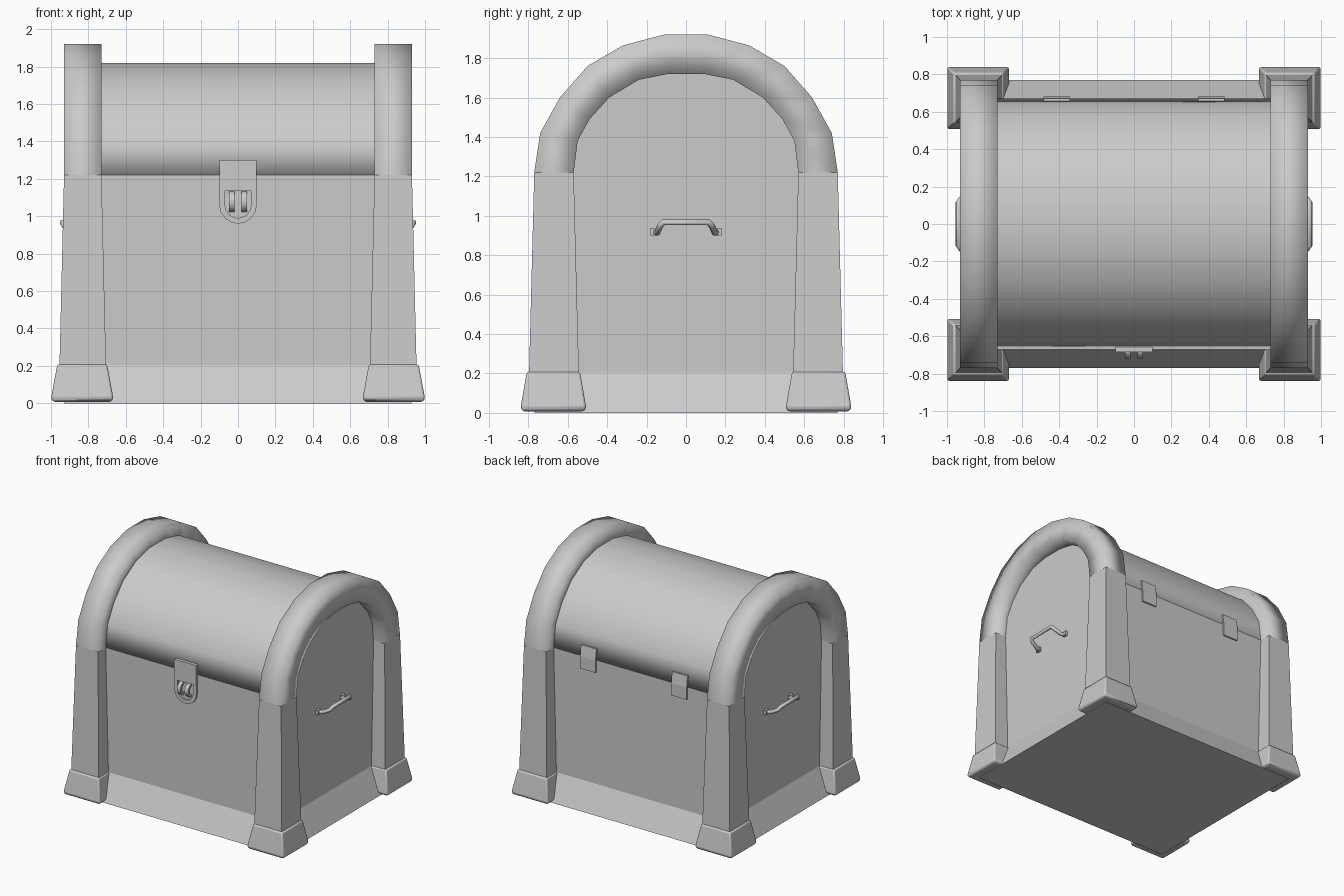
import bpy, bmesh, math

if "Cube" in bpy.data.objects:
    bpy.data.objects.remove(bpy.data.objects["Cube"])


def make(name, verts, faces, smooth=None):
    """Mesh from points; smooth = angle, or None for flat."""
    me = bpy.data.meshes.new(name)
    me.from_pydata(verts, [], faces)
    bm = bmesh.new()
    bm.from_mesh(me)
    bmesh.ops.recalc_face_normals(bm, faces=bm.faces)
    bm.to_mesh(me)
    bm.free()
    ob = bpy.data.objects.new(name, me)
    bpy.context.collection.objects.link(ob)
    if smooth is not None:
        bpy.ops.object.select_all(action='DESELECT')
        ob.select_set(True)
        bpy.context.view_layer.objects.active = ob
        bpy.ops.object.shade_smooth_by_angle(angle=math.radians(smooth))
    return ob


def loft(name, rings, smooth=None, closed=False):
    """Skin between rings of equal length, capping the ends unless closed."""
    n, m = len(rings[0]), len(rings)
    verts = [p for r in rings for p in r]
    faces = []
    for i in range(m if closed else m - 1):
        a, b = i * n, ((i + 1) % m) * n
        faces += [(a + j, a + (j + 1) % n, b + (j + 1) % n, b + j) for j in range(n)]
    if not closed:
        faces += [tuple(range(n)), tuple(range((m - 1) * n, m * n))]
    return make(name, verts, faces, smooth)


def rect(cx, cy, hx, hy, z):
    return [(cx - hx, cy - hy, z), (cx + hx, cy - hy, z),
            (cx + hx, cy + hy, z), (cx - hx, cy + hy, z)]


def box(name, x0, x1, y0, y1, z0, z1):
    cx, cy, hx, hy = (x0 + x1) / 2, (y0 + y1) / 2, (x1 - x0) / 2, (y1 - y0) / 2
    return loft(name, [rect(cx, cy, hx, hy, z0), rect(cx, cy, hx, hy, z1)])


def bevel(ob, width, segments=2):
    mod = ob.modifiers.new("bevel", 'BEVEL')
    mod.width, mod.segments = width, segments


# chest body and sloping base skirt
loft("chest_body", [rect(0, 0, .83, .67, .2), rect(0, 0, .83, .67, 1.22)])
loft("base_skirt", [rect(0, 0, .93, .77, 0), rect(0, 0, .83, .67, .205)])

# arch profiles (y, z), mirrored over the middle
outer = [(.77, 1.22), (.74, 1.42), (.64, 1.6), (.5, 1.76), (.32, 1.865), (.11, 1.92)]
inner = [(.57, 1.22), (.55, 1.38), (.49, 1.49), (.39, 1.6), (.24, 1.69), (.09, 1.72)]
outer += [(-y, z) for y, z in reversed(outer)]
inner += [(-y, z) for y, z in reversed(inner)]
middle = [((a + c) / 2, (b + d) / 2) for (a, b), (c, d) in zip(outer, inner)]

# barrel lid, smooth around but with flat ends
lid = loft("lid", [[(x, y, z) for y, z in middle] for x in (-.83, .83)])
for f in lid.data.polygons:
    f.use_smooth = abs(f.normal.x) < .5

# square-section arches on both ends of the lid
for s, side in ((-1, "left"), (1, "right")):
    arch = loft(f"{side}_lid_arch", [
        [(s * .73, *o), (s * .93, *o), (s * .93, *i), (s * .73, *i)]
        for o, i in zip(outer, inner)], 180)
    for f in arch.data.polygons:
        f.use_smooth = len(f.vertices) == 4 and f.index < 44

# corner posts and flared feet
for sx, side in ((-1, "left"), (1, "right")):
    for sy, end in ((-1, "front"), (1, "back")):
        cx, cy = sx * .83, sy * .67
        loft(f"{end}_{side}_post", [rect(cx, cy, .125, .127, .18),
                                    rect(cx, cy, .1, .1, 1.22)])
        fx, fy = sx * .833, sy * .673
        foot = loft(f"{end}_{side}_foot", [rect(fx, fy, .155, .155, .008),
                                           rect(fx, fy, .167, .167, .025),
                                           rect(fx, fy, .133, .135, .208)], 40)
        bevel(foot, .012)

# side handles with mounting plates
half = [(.835, .155, .918), (.865, .145, .915), (.925, .133, .945), (.938, .115, .967)]
path = half + [(x, -y, z) for x, y, z in reversed(half)]
for s, side in ((-1, "left"), (1, "right")):
    cu = bpy.data.curves.new(f"{side}_handle", 'CURVE')
    cu.dimensions = '3D'
    cu.bevel_depth, cu.bevel_resolution, cu.use_fill_caps = .016, 2, True
    sp = cu.splines.new('POLY')
    sp.points.add(len(path) - 1)
    for p, (x, y, z) in zip(sp.points, path):
        p.co = (s * x, y, z, 1)
    bpy.context.collection.objects.link(bpy.data.objects.new(f"{side}_handle", cu))
    for t, end in ((-1, "front"), (1, "back")):
        xs, ys = sorted((s * .825, s * .85)), sorted((t * .143, t * .18))
        box(f"{side}_handle_{end}_mount", *xs, *ys, .9, .937)

# hinges: lower leaf on the body, upper leaf following the lid
for s, side in ((-1, "left"), (1, "right")):
    prof = [(.682, 1.12), (.682, 1.22), (.67, 1.31), (.64, 1.31), (.655, 1.22), (.655, 1.12)]
    loft(f"{side}_hinge", [[(s * .413 + d, y, z) for y, z in prof] for d in (-.07, .07)])

# latch: upper plate and rounded U-shaped lower frame
box("latch_plate", -.1, .1, -.685, -.64, 1.135, 1.3)


def u_shape(w, zc):
    arc = [(w * math.cos(a), zc + w * math.sin(a))
           for a in (-math.pi * k / 8 for k in range(9))]
    return [(w, 1.137)] + arc + [(-w, 1.137)]


loft("latch_frame", [[(a[0], -.66, a[1]), (a[0], -.683, a[1]),
                      (b[0], -.683, b[1]), (b[0], -.66, b[1])]
                     for a, b in zip(u_shape(.1, 1.06), u_shape(.07, 1.06))], 40)

# two curved staples passing through the latch
for s, side in ((-1, "left"), (1, "right")):
    rings = []
    for k in range(9):
        a = math.pi * k / 8
        c, n = math.cos(a), math.sin(a)
        rings.append([(s * .034 + dx, -.665 - .055 * r * n, 1.078 + .056 * r * c)
                      for dx, r in ((-.015, 1), (.015, 1), (.015, .65), (-.015, .65))])
    loft(f"{side}_latch_staple", rings, 40)
